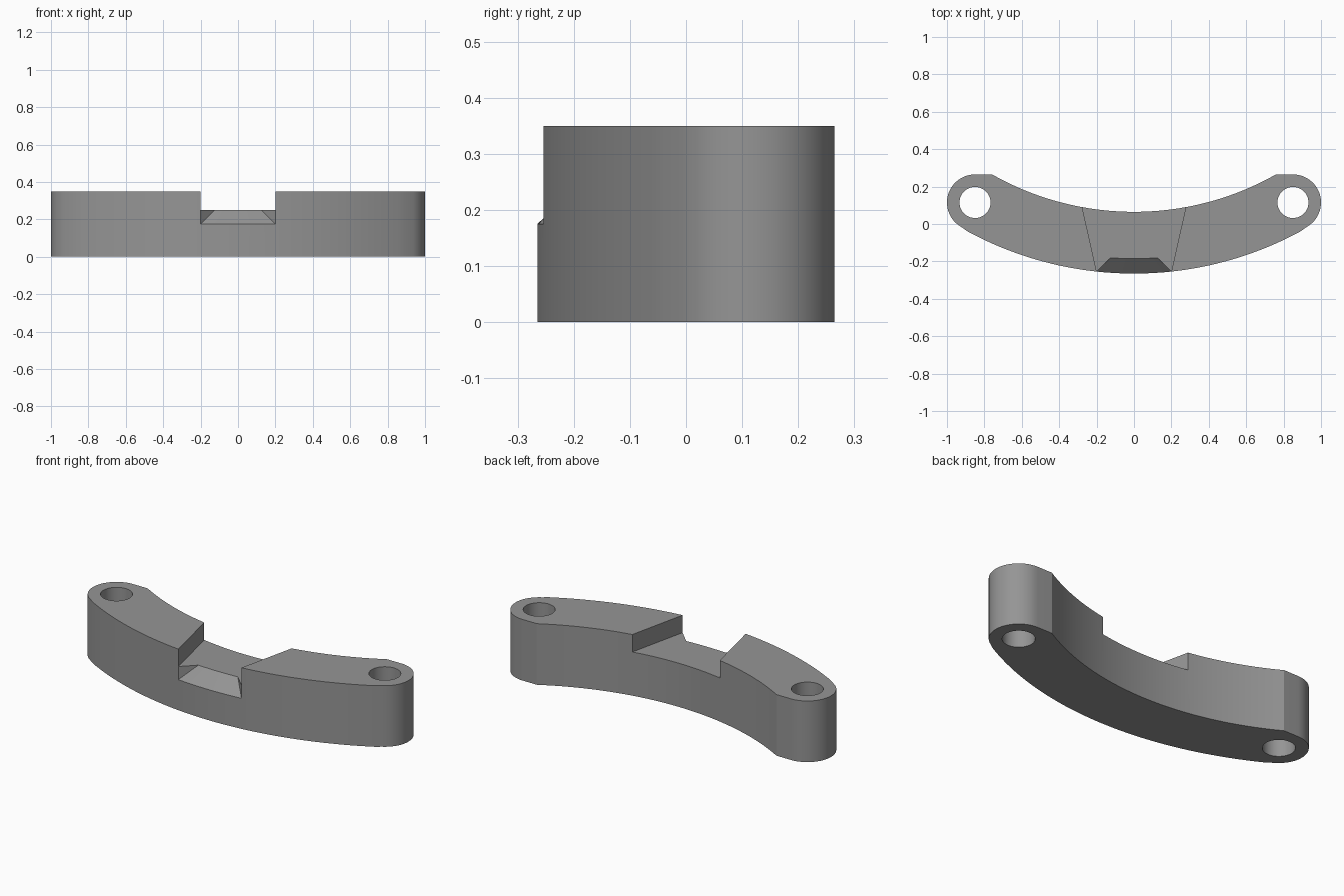
import bpy, bmesh, math

if "Cube" in bpy.data.objects:
    bpy.data.objects.remove(bpy.data.objects["Cube"])

CY = 1.605                 # centre of both long arcs
R_IN, R_OUT = 1.54, 1.87
HX, HY, R_END, R_HOLE = 0.85, 0.115, 0.15, 0.083
HEIGHT, FLOOR, LIP = 0.35, 0.25, 0.175


def arc(cx, cy, r, a0, a1, n):
    return [(cx + r * math.cos(a0 + (a1 - a0) * i / n),
             cy + r * math.sin(a0 + (a1 - a0) * i / n)) for i in range(n + 1)]


def prism(name, bottom, top_z):
    """Solid from a loop of 3D points carried straight up to top_z."""
    bm = bmesh.new()
    lo = [bm.verts.new(p) for p in bottom]
    hi = [bm.verts.new((p[0], p[1], top_z)) for p in bottom]
    n = len(lo)
    for i in range(n):
        j = (i + 1) % n
        bm.faces.new((lo[i], lo[j], hi[j], hi[i]))
    bm.faces.new(hi)
    if len({round(p[2], 5) for p in bottom}) == 1:
        bm.faces.new(lo[::-1])
    else:                  # sloping underside: strip between the two halves
        for i in range(n // 2 - 1):
            bm.faces.new((lo[i], lo[n - 1 - i], lo[n - 2 - i], lo[i + 1]))
    bmesh.ops.recalc_face_normals(bm, faces=bm.faces)
    me = bpy.data.meshes.new(name)
    bm.to_mesh(me)
    bm.free()
    ob = bpy.data.objects.new(name, me)
    bpy.context.collection.objects.link(ob)
    return ob


# curved bracket outline: outer arc, rounded end, inner arc, mirrored end
tan = math.atan2(HY - CY, HX)                      # outer arc meets the end here
a_in = math.asin((HY + R_END - CY) / R_IN)         # inner arc meets the flat
right_end = arc(HX, HY, R_END, tan, math.pi / 2, 24)
left_end = [(-x, y) for x, y in reversed(right_end)]
outline = (arc(0, CY, R_OUT, -math.pi - tan, tan, 48)[1:-1] + right_end
           + arc(0, CY, R_IN, a_in, -math.pi - a_in, 40) + left_end)
bracket = prism("curved_bracket", [(x, y, 0) for x, y in outline], HEIGHT)

# bolt holes
cutters = []
for s in (-1, 1):
    ring = arc(s * HX, HY, R_HOLE, 0, 2 * math.pi, 40)[:-1]
    cutters.append(prism("hole_cutter", [(x, y, -0.1) for x, y in ring], 0.5))

# flared notch across the middle
flare = lambda y: 0.2 + 0.2245 * (y + 0.253)
cutters.append(prism("notch_cutter", [
    (-flare(-0.4), -0.4, FLOOR), (flare(-0.4), -0.4, FLOOR),
    (flare(0.3), 0.3, FLOOR), (-flare(0.3), 0.3, FLOOR)], 0.5))

# sloped lip at the front of the notch
N, front, back = 12, [], []
for i in range(N + 1):
    t = 2 * i / N - 1
    xo, xi = 0.2 * t, 0.125 * t
    yo = CY - math.sqrt(R_OUT ** 2 - xo ** 2)
    yi = CY - math.sqrt((R_OUT - 0.08) ** 2 - xi ** 2)
    k = 1.3                # run the slope past the outer face
    front.append((xi + k * (xo - xi), yi + k * (yo - yi), FLOOR + k * (LIP - FLOOR)))
    back.append((xi, yi, FLOOR))
cutters.append(prism("lip_cutter", front + back[::-1], 0.3))

# apply the cuts
bpy.context.view_layer.objects.active = bracket
bracket.select_set(True)
for c in cutters:
    c.hide_render = True
    m = bracket.modifiers.new("cut", 'BOOLEAN')
    m.operation, m.solver, m.object = 'DIFFERENCE', 'EXACT', c
    bpy.ops.object.modifier_apply(modifier=m.name)
for c in cutters:
    bpy.data.objects.remove(c, do_unlink=True)

bpy.ops.object.shade_smooth_by_angle(angle=math.radians(20))

# plain grey finish
grey = bpy.data.materials.new("plain_grey")
grey.diffuse_color = (0.3, 0.3, 0.3, 1)
grey.use_nodes = True
grey.node_tree.nodes["Principled BSDF"].inputs["Base Color"].default_value = grey.diffuse_color
bracket.data.materials.clear()
bracket.data.materials.append(grey)
